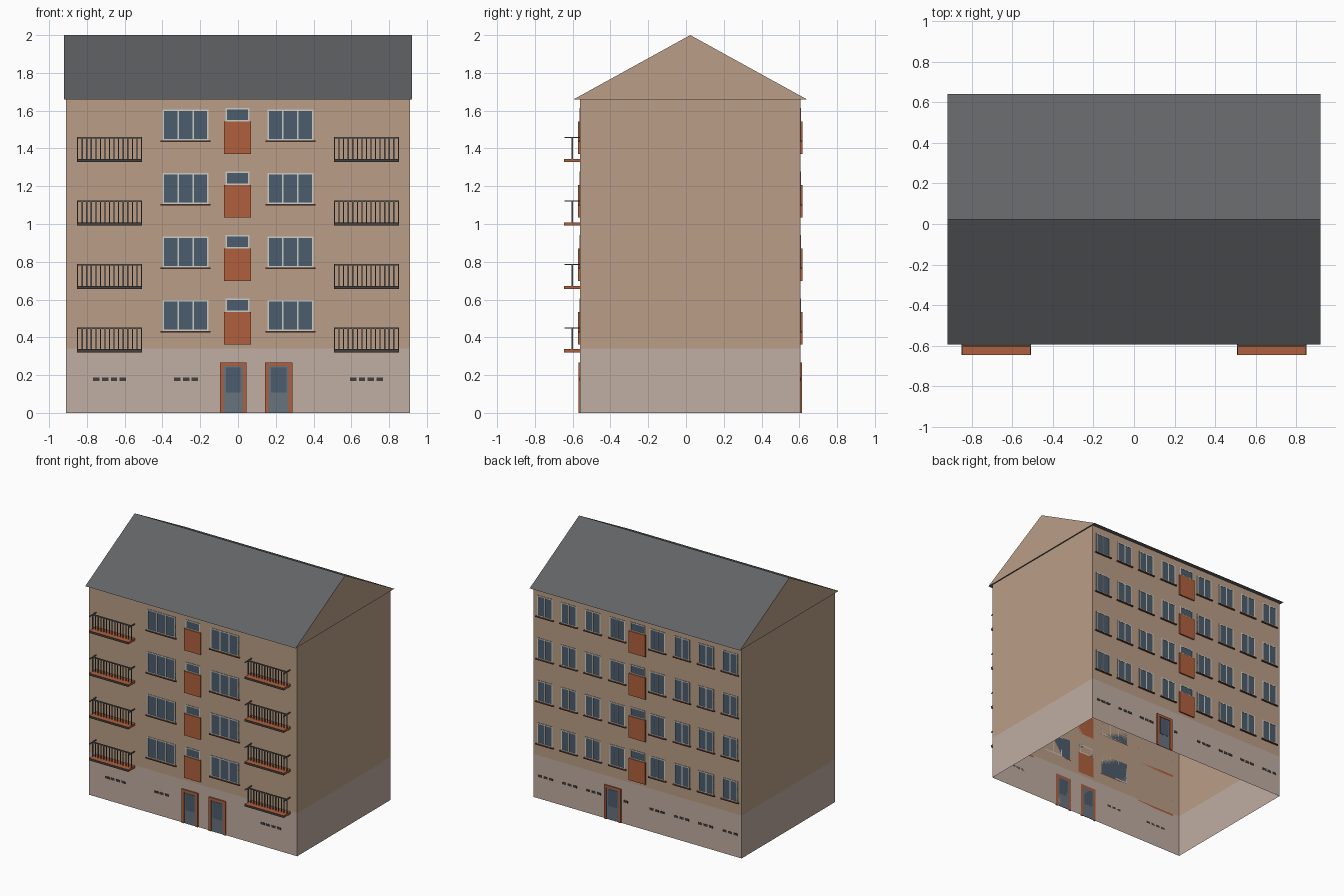
import bpy, bmesh

if "Cube" in bpy.data.objects:
    bpy.data.objects.remove(bpy.data.objects["Cube"])

FRONT, BACK = -0.56, 0.605       # wall planes
HALF, BASE, EAVE = 0.91, 0.34, 1.66
FLOOR = 0.336                    # storey height
FLOORS = [i * FLOOR for i in range(4)]


def material(name, r, g, b):
    m = bpy.data.materials.new(name)
    lin = lambda c: (c / 255 / 12.92) if c < 11 else ((c / 255 + 0.055) / 1.055) ** 2.4
    m.diffuse_color = (lin(r), lin(g), lin(b), 1)
    m.use_nodes = True
    m.node_tree.nodes["Principled BSDF"].inputs["Base Color"].default_value = m.diffuse_color
    return m


WALL = material("tan_wall", 186, 158, 134)
PLINTH = material("pale_plinth", 192, 174, 163)
ROOF = material("roof_grey", 98, 100, 102)
ORANGE = material("terracotta", 176, 96, 60)
SILL = material("sill_brown", 118, 72, 54)
GLASS = material("glass_blue", 76, 92, 108)
LEAF = material("door_blue", 104, 114, 126)
WHITE = material("frame_white", 205, 205, 198)
DARK = material("dark_metal", 66, 62, 60)
RAIL = material("rail_grey", 100, 98, 94)


def finish(name, bm, *mats):
    mesh = bpy.data.meshes.new(name)
    bm.to_mesh(mesh)
    bm.free()
    for m in mats:
        mesh.materials.append(m)
    ob = bpy.data.objects.new(name, mesh)
    bpy.context.collection.objects.link(ob)
    return ob


def add_box(bm, x0, x1, y0, y1, z0, z1):
    v = [bm.verts.new((x, y, z)) for z in (z0, z1)
         for x, y in ((x0, y0), (x1, y0), (x1, y1), (x0, y1))]
    for f in ((3, 2, 1, 0), (4, 5, 6, 7), (0, 1, 5, 4), (1, 2, 6, 5), (2, 3, 7, 6), (3, 0, 4, 7)):
        bm.faces.new([v[i] for i in f])


def boxes(name, mat, items):
    bm = bmesh.new()
    for b in items:
        add_box(bm, *b)
    return finish(name, bm, mat)


def wall_ring(name, mat, z0, z1):
    bm = bmesh.new()
    add_box(bm, -HALF, HALF, FRONT, BACK, z0, z1)
    bm.normal_update()
    bmesh.ops.delete(bm, geom=[f for f in bm.faces if abs(f.normal.z) > 0.5], context='FACES_ONLY')
    finish(name, bm, mat)


# Open wall shell
wall_ring("plinth_walls", PLINTH, 0, BASE)
wall_ring("upper_walls", WALL, BASE, EAVE)

# Gabled roof with tan gable ends
bm = bmesh.new()
ends = [[bm.verts.new((x, y, z)) for y, z in ((-0.595, EAVE), (0.64, EAVE), (0.0225, 2.0))]
        for x in (-0.92, 0.92)]
a, b = ends
for i in range(3):
    j = (i + 1) % 3
    bm.faces.new((a[i], a[j], b[j], b[i]))
for e in ends:
    bm.faces.new(e).material_index = 1
bmesh.ops.recalc_face_normals(bm, faces=bm.faces)
finish("roof", bm, ROOF, WALL)

# Facade parts are collected per kind, then built as one object each
parts = {}


def put(kind, side, x0, x1, z0, z1, depth):
    y = FRONT if side == "front" else BACK
    ys = (y - depth, y) if side == "front" else (y, y + depth)
    parts.setdefault((side, kind), []).append((x0, x1, *ys, z0, z1))


def window(side, x0, x1, z0, z1, panes, sill=True):
    t = 0.008
    put("window_glass", side, x0, x1, z0, z1, 0.002)
    step = (x1 - x0 - t) / panes
    for i in range(panes + 1):
        put("window_frames", side, x0 + i * step, x0 + i * step + t, z0, z1, 0.004)
    for z in (z0, z1 - t):
        put("window_frames", side, x0 + t, x1 - t, z, z + t, 0.004)
    if sill:
        put("window_sills", side, x0 - 0.01, x1 + 0.01, z0 - 0.008, z0, 0.012)


def door(side, x0, x1):
    t, h = 0.02, 0.268
    for a in (x0, x1 - t):
        put("door_frames", side, a, a + t, 0, h, 0.009)
    put("door_frames", side, x0 + t, x1 - t, h - t, h, 0.009)
    put("door_leaves", side, x0 + t, x1 - t, 0, h - t, 0.003)
    put("door_panes", side, x0 + t + 0.012, x1 - t - 0.012, 0.108, h - t - 0.008, 0.005)


def vents(side, centre, n):
    for i in range(n):
        c = centre + (i - (n - 1) / 2) * 0.047
        put("vents", side, c - 0.017, c + 0.017, 0.17, 0.187, 0.003)


# Windows and stair panels on every storey
for z in FLOORS:
    for x in (-0.2775, 0.2775):
        window("front", x - 0.122, x + 0.122, z + 0.434, z + 0.598, 3)
    for x in (0.175, 0.39, 0.6, 0.81):
        for s in (-1, 1):
            window("back", s * x - 0.067, s * x + 0.067, z + 0.434, z + 0.598, 2)
    for side in ("front", "back"):
        put("stair_panels", side, -0.074, 0.07, z + 0.363, z + 0.535, 0.011)
        window(side, -0.065, 0.061, z + 0.535, z + 0.605, 1, sill=False)

# Doors and ground-floor vents
door("front", -0.096, 0.046)
door("front", 0.142, 0.288)
door("back", 0.142, 0.288)
vents("front", -0.68, 4)
vents("front", -0.275, 3)
vents("front", 0.68, 4)
for x in (-0.81, -0.595, -0.385, -0.17, 0.385, 0.595, 0.805):
    vents("back", x, 3)
put("vents", "back", 0.085, 0.12, 0.17, 0.187, 0.003)

MATS = {"window_glass": GLASS, "window_frames": WHITE, "window_sills": SILL,
        "door_frames": ORANGE, "door_leaves": LEAF, "door_panes": GLASS,
        "vents": DARK, "stair_panels": ORANGE}
for (side, kind), items in parts.items():
    boxes(f"{side}_{kind}", MATS[kind], items)

# Balconies: slab with dark front edge, balusters, rails
slabs, rails = bmesh.new(), []
for z in FLOORS:
    for s in (-1, 1):
        x0, x1 = sorted((s * 0.508, s * 0.852))
        add_box(slabs, x0, x1, -0.645, FRONT, z + 0.32, z + 0.337)
        bars = 15
        for i in range(bars):
            x = x0 + 0.003 + i * (x1 - x0 - 0.006) / (bars - 1)
            rails.append((x - 0.003, x + 0.003, -0.605, -0.599, z + 0.337, z + 0.447))
        rails.append((x0, x1, -0.606, -0.598, z + 0.445, z + 0.453))
        for x in (x0, x1 - 0.006):
            rails.append((x, x + 0.006, -0.643, FRONT, z + 0.446, z + 0.453))
slabs.normal_update()
for f in slabs.faces:
    f.material_index = int(f.normal.y < -0.5)
finish("balcony_slabs", slabs, ORANGE, DARK)
boxes("balcony_railings", RAIL, rails)
